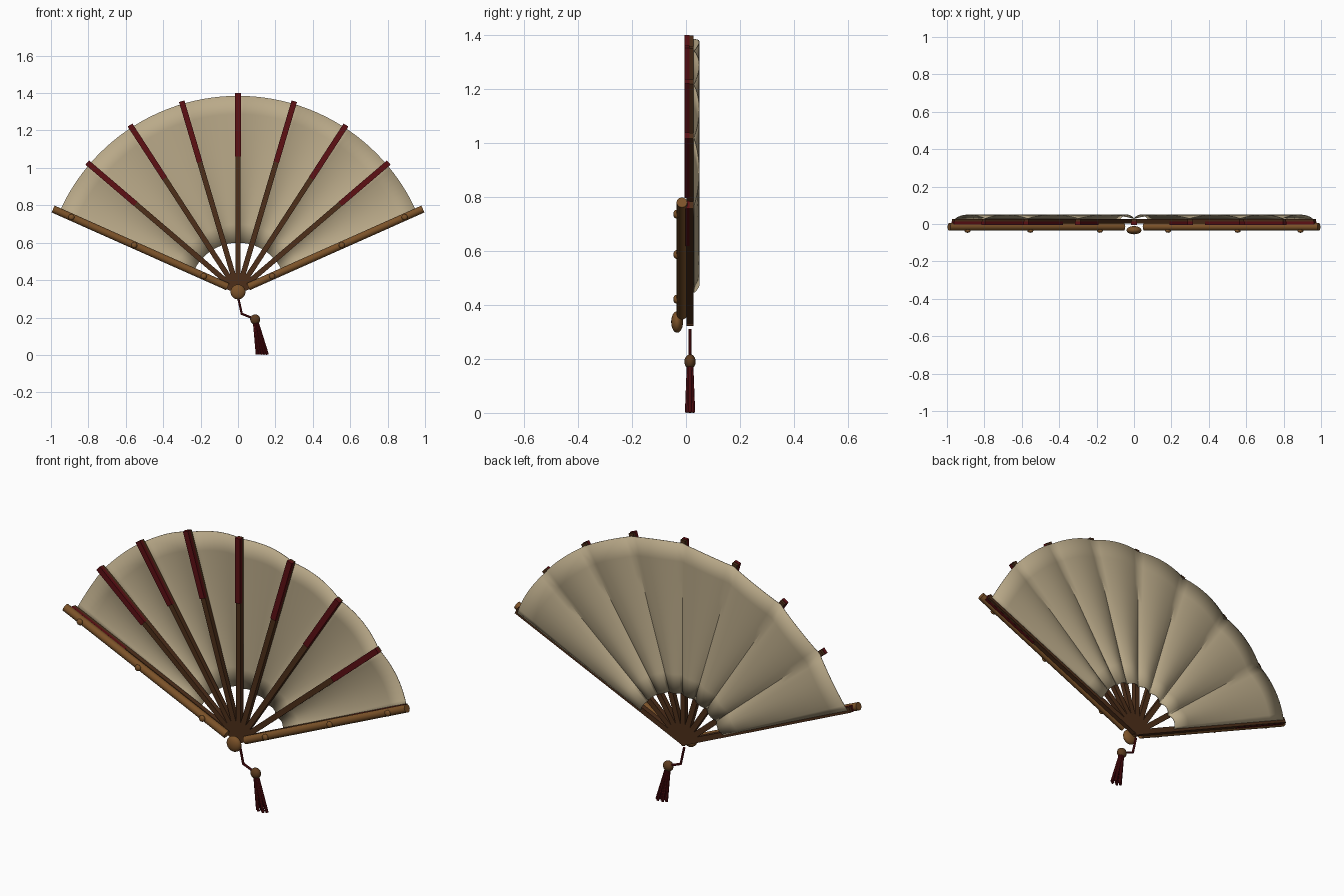
import bpy, bmesh, math
from mathutils import Vector

cube = bpy.data.objects.get("Cube")
if cube:
    bpy.data.objects.remove(cube)

PIVOT = Vector((0, 0, 0.34))
STEP = math.radians(16.5)


def material(name, rgb):
    m = bpy.data.materials.new(name)
    m.use_nodes = True
    m.diffuse_color = (*rgb, 1)
    m.node_tree.nodes["Principled BSDF"].inputs["Base Color"].default_value = (*rgb, 1)
    return m


paper = material("tan paper", (0.49, 0.4, 0.25))
bamboo = material("bamboo brown", (0.2, 0.085, 0.022))
dark_wood = material("dark wood", (0.075, 0.028, 0.01))
red = material("deep red", (0.11, 0.005, 0.007))
bead_wood = material("bead brown", (0.11, 0.045, 0.014))


def polar(angle, radius, y=0.0):
    return PIVOT + Vector((math.sin(angle) * radius, y, math.cos(angle) * radius))


def finish(name, bm, mat, smooth=None):
    mesh = bpy.data.meshes.new(name)
    bm.to_mesh(mesh)
    bm.free()
    mesh.materials.append(mat)
    ob = bpy.data.objects.new(name, mesh)
    bpy.context.collection.objects.link(ob)
    if smooth:
        bpy.ops.object.select_all(action='DESELECT')
        bpy.context.view_layer.objects.active = ob
        ob.select_set(True)
        bpy.ops.object.shade_smooth_by_angle(angle=math.radians(smooth))
    return ob


def slat(name, angle, r0, r1, width, y0, y1, mat):
    bm = bmesh.new()
    bmesh.ops.create_cube(bm, size=1)
    for v in bm.verts:
        v.co = Vector((v.co.x * width, (y0 + y1) / 2 + v.co.y * (y1 - y0),
                       (r0 + r1) / 2 + v.co.z * (r1 - r0)))
    ob = finish(name, bm, mat)
    ob.location = PIVOT
    ob.rotation_euler.y = angle


def rod(name, a, b, r0, r1, mat, sides=16):
    bm = bmesh.new()
    bmesh.ops.create_cone(bm, cap_ends=True, segments=sides, radius1=r0, radius2=r1,
                          depth=(b - a).length)
    ob = finish(name, bm, mat, 40)
    ob.location = (a + b) / 2
    ob.rotation_euler = (b - a).to_track_quat('Z', 'Y').to_euler()


def ball(name, centre, size, mat):
    bm = bmesh.new()
    bmesh.ops.create_uvsphere(bm, u_segments=20, v_segments=12, radius=1)
    ob = finish(name, bm, mat, 60)
    ob.location, ob.scale = centre, size


# Pleated leaf: one rounded pleat between each pair of ribs
bm = bmesh.new()
PER, ROWS = 10, 8
grid = []
for i in range(8 * PER + 1):
    t = i / PER
    y = 0.029 + 0.02 * abs(math.sin(math.pi * t)) ** 0.8
    grid.append([bm.verts.new(polar((t - 4) * STEP, 0.26 + 0.785 * j / ROWS, y))
                 for j in range(ROWS + 1)])
for a, b in zip(grid, grid[1:]):
    for j in range(ROWS):
        bm.faces.new((a[j], b[j], b[j + 1], a[j + 1]))
leaf = finish("paper_leaf", bm, paper, 35)
thick = leaf.modifiers.new("thickness", 'SOLIDIFY')
thick.thickness = 0.003
thick.offset = 0

# Ribs with red facing on the outer part
for k in range(-4, 5):
    slat(f"rib_{k + 5}", k * STEP, -0.01, 1.058, 0.028, 0.002, 0.027, dark_wood)
    slat(f"rib_facing_{k + 5}", k * STEP, 0.72, 1.06, 0.03, -0.005, 0.013, red)

# Round outer guards with studs
for side, label in ((1, "left"), (-1, "right")):
    a = side * 4 * STEP
    rod(f"guard_{label}", polar(a, 0.06, -0.015), polar(a, 1.082, -0.015), 0.02, 0.02, bamboo)
    for n, r in enumerate((0.2, 0.607, 0.975)):
        ball(f"guard_stud_{label}_{n + 1}", polar(a, r, -0.036), (0.016, 0.011, 0.016), bamboo)

# Pivot knob
ball("pivot_knob", (0, -0.033, 0.337), (0.04, 0.022, 0.04), bamboo)

# Cord, bead and tassel
path = [Vector(p) for p in ((0, 0.015, 0.31), (0.02, 0.015, 0.22), (0.09, 0.015, 0.192))]
for n, (a, b) in enumerate(zip(path, path[1:])):
    rod(f"cord_{n + 1}", a, b, 0.006, 0.006, red, 8)
ball("cord_joint", path[1], (0.006,) * 3, red)
ball("tassel_bead", (0.092, 0.015, 0.19), (0.027, 0.021, 0.027), bead_wood)
for n in range(7):
    turn = n * math.tau / 6
    spread = 0 if n == 6 else 1
    dx, dy = math.cos(turn) * spread, math.sin(turn) * spread
    rod(f"tassel_strand_{n + 1}", Vector((0.094 + dx * 0.008, 0.015 + dy * 0.006, 0.18)),
        Vector((0.13 + dx * 0.028, 0.015 + dy * 0.014, 0.002)), 0.007, 0.007, red, 8)
